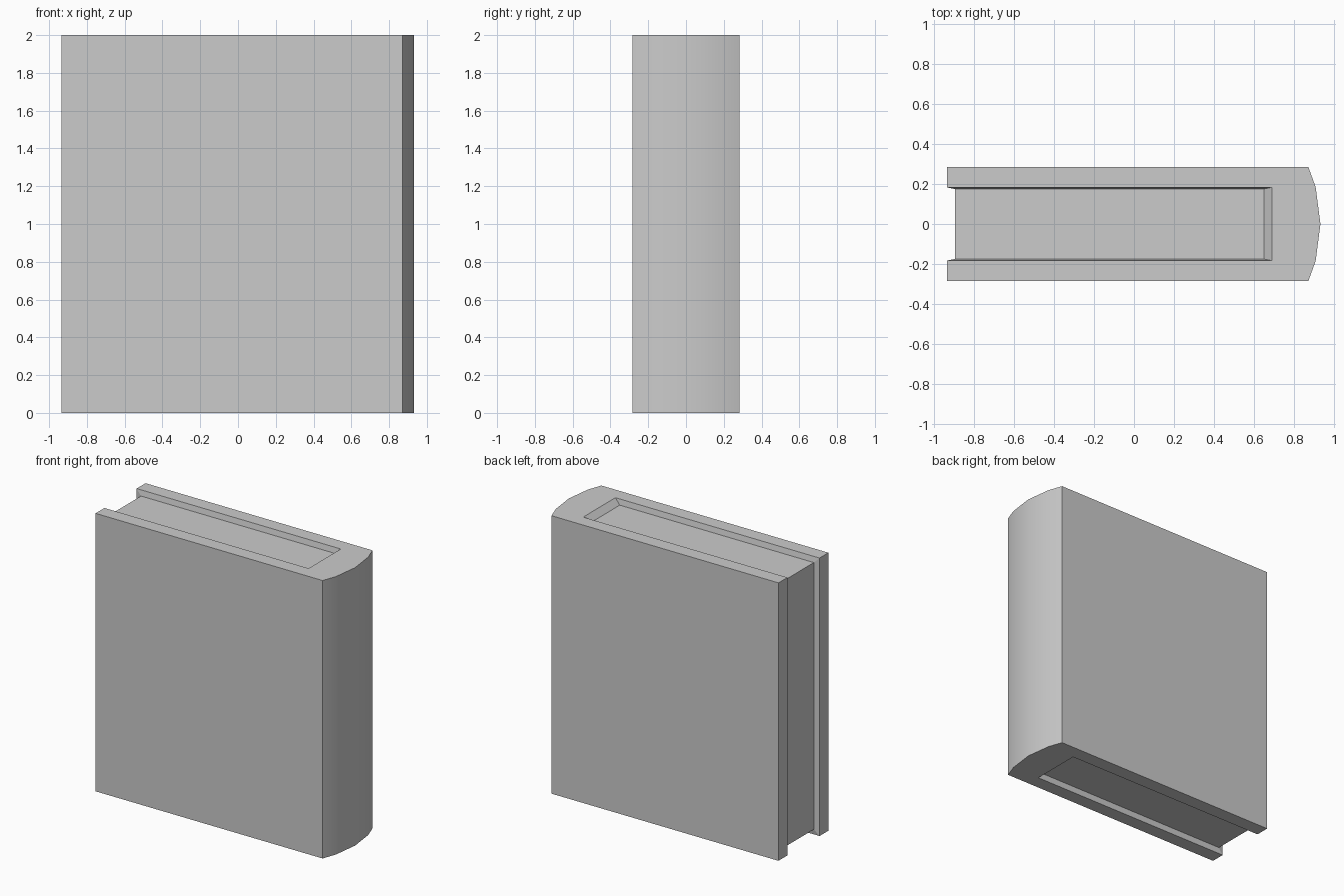
import bpy, bmesh, math

if "Cube" in bpy.data.objects:
    bpy.data.objects.remove(bpy.data.objects["Cube"])

H = 2.0              # book height
X0, X1 = -0.935, 0.69   # fore edge and inner side of the spine
YO, YI = 0.284, 0.183   # outer and inner faces of the cover boards
D, YP = 0.04, 0.175     # page recess depth, half thickness of pages


def finish(bm, name):
    bmesh.ops.recalc_face_normals(bm, faces=bm.faces)
    me = bpy.data.meshes.new(name)
    bm.to_mesh(me)
    bm.free()
    ob = bpy.data.objects.new(name, me)
    bpy.context.collection.objects.link(ob)
    return ob


# Cover: outer profile with a faceted curved spine, and a U-shaped cap at each end
outer = [(X0, -YO), (0.872, -YO), (0.908, -0.185), (0.932, 0),
         (0.908, 0.185), (0.872, YO), (X0, YO)]
inner = [(X0, YI), (X1, YI), (X1, -YI), (X0, -YI)]
bm = bmesh.new()
rings = [[bm.verts.new((x, y, z)) for x, y in outer + inner] for z in (0, H)]
bot, top = rings
bm.faces.new(bot)
bm.faces.new(top)
n = len(outer)
for i in list(range(n)) + [len(bot) - 1]:
    j = (i + 1) % len(bot)
    bm.faces.new((bot[i], bot[j], top[j], top[i]))

# Sloped lip running from the cover down to the recessed pages, on both sides
rims, pages = [], []
for i_fore, i_spine, y in ((n, n + 1, YP), (n + 3, n + 2, -YP)):
    rim = [bot[i_spine], bot[i_fore], top[i_fore], top[i_spine]]
    page = [bm.verts.new((x, y, z)) for x, z in
            ((X1 - D, D), (X0 + D, D), (X0 + D, H - D), (X1 - D, H - D))]
    for k in range(3):
        bm.faces.new((rim[k], rim[k + 1], page[k + 1], page[k]))
    rims.append(rim)
    pages.append(page)
for k in (0, 3):
    bm.faces.new((rims[0][k], rims[1][k], pages[1][k], pages[0][k]))
cover = finish(bm, "cover")

# Pages: plain block filling the recess
bm = bmesh.new()
bmesh.ops.create_cube(bm, size=1)
bmesh.ops.scale(bm, vec=(X1 - X0 - 2 * D, 2 * YP, H - 2 * D), verts=bm.verts)
bmesh.ops.translate(bm, vec=((X0 + X1) / 2, 0, H / 2), verts=bm.verts)
finish(bm, "pages")

# Smooth the curved spine only
bpy.context.view_layer.objects.active = cover
cover.select_set(True)
bpy.ops.object.shade_smooth_by_angle(angle=math.radians(15))
